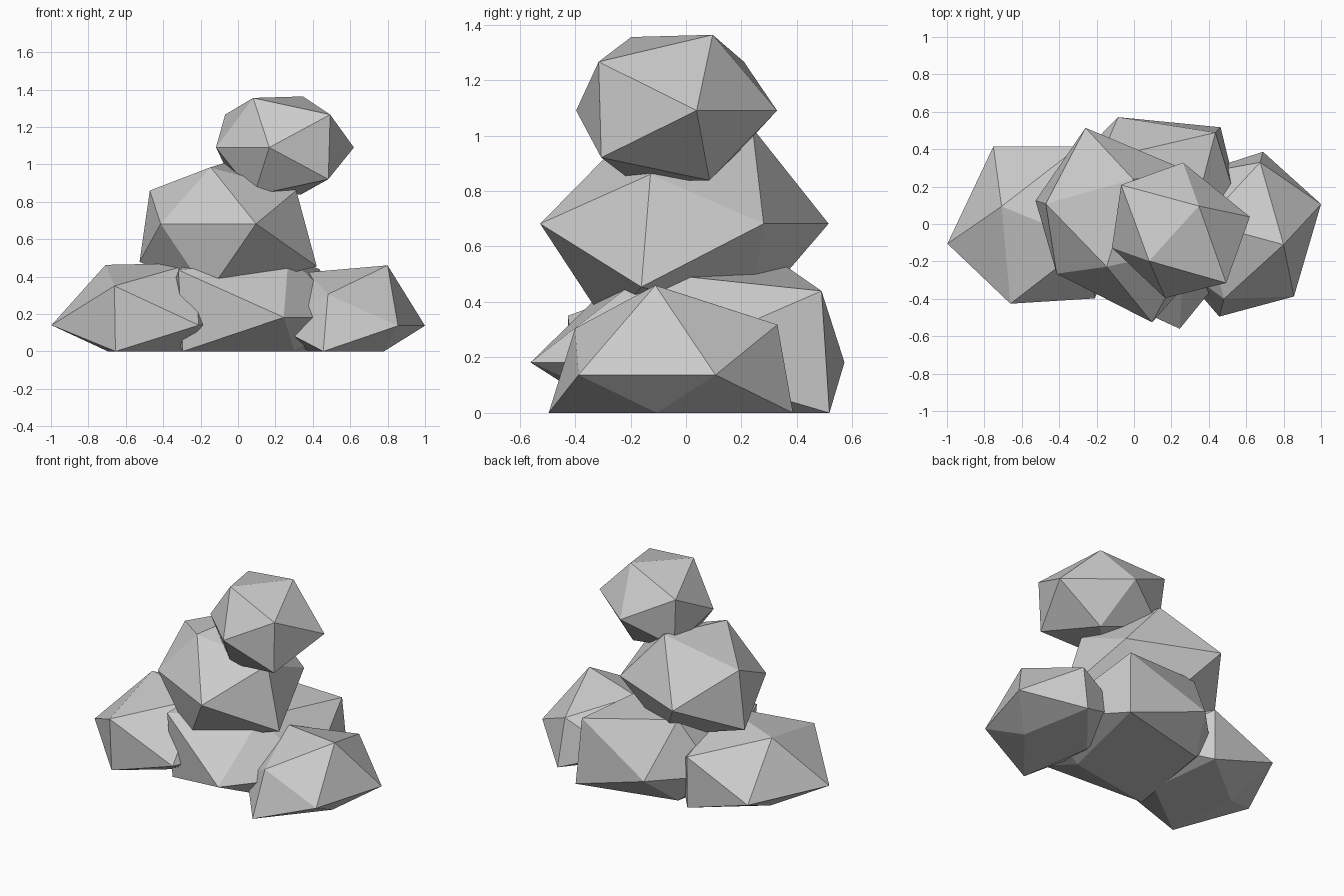
import bpy, bmesh
from mathutils import Vector

if "Cube" in bpy.data.objects:
    bpy.data.objects.remove(bpy.data.objects["Cube"])

P = 1.618
# unit icosahedron: top pair, upper pair, waist four, lower pair, bottom pair
ICO = [(1, 0, P), (-1, 0, P), (0, P, 1), (0, -P, 1),
       (P, 1, 0), (P, -1, 0), (-P, 1, 0), (-P, -1, 0),
       (0, P, -1), (0, -P, -1), (1, 0, -P), (-1, 0, -P)]


def rock(name, centre, u, v, h, bumps):
    """Irregular icosahedron on axes u, v, z; bumps scale each corner, base is flattened at z = 0."""
    bm = bmesh.new()
    verts = [bm.verts.new(c) for c in ICO]
    bmesh.ops.convex_hull(bm, input=verts)
    u, v, w = Vector((*u, 0)), Vector((*v, 0)), Vector((0, 0, h))
    for vert, (a, b, c), f in zip(verts, ICO, bumps):
        vert.co = Vector(centre) + (u * a + v * b + w * c) * f
        vert.co.z = max(vert.co.z, 0)
    bmesh.ops.recalc_face_normals(bm, faces=bm.faces)
    mesh = bpy.data.meshes.new(name)
    bm.to_mesh(mesh)
    bm.free()
    bpy.context.collection.objects.link(bpy.data.objects.new(name, mesh))


# three base boulders
rock("base_rock_centre", (.055, .09, .182), (.247, -.266), (.21, .22), .23,
     (.87, .96, 1.12, 1.1, .92, 1.0, .74, .75, 1.2, 1.03, 1, 1))
rock("base_rock_right", (.574, -.049, .137), (.198, -.054), (.06, .226), .175,
     (1.14, 1.01, 1.035, .96, 1.12, 1.08, 1, 1, 1.19, 1.22, 1.04, 1))
rock("base_rock_left", (-.475, 0, .14), (.248, -.1), (.116, .266), .212,
     (.97, .94, .96, .99, .9, .93, .97, 1.01, .95, .96, .95, .89))

# middle boulder
rock("middle_rock", (-.08, -.01, .682), (.063, .208), (.242, -.073), .178,
     (1.2, 1.05, 1.0, 1.0, 1.1, 1.28, 1.26, .97, 1.28, 1.14, 1.15, 1.3))

# top boulder
rock("top_rock", (.212, -.053, 1.09), (.133, .147), (.164, -.153), .1663,
     (1.015, .985, 1.058, 1.058, 1.075, .975, .878, .87, 1.02, .95, .935, .95))
